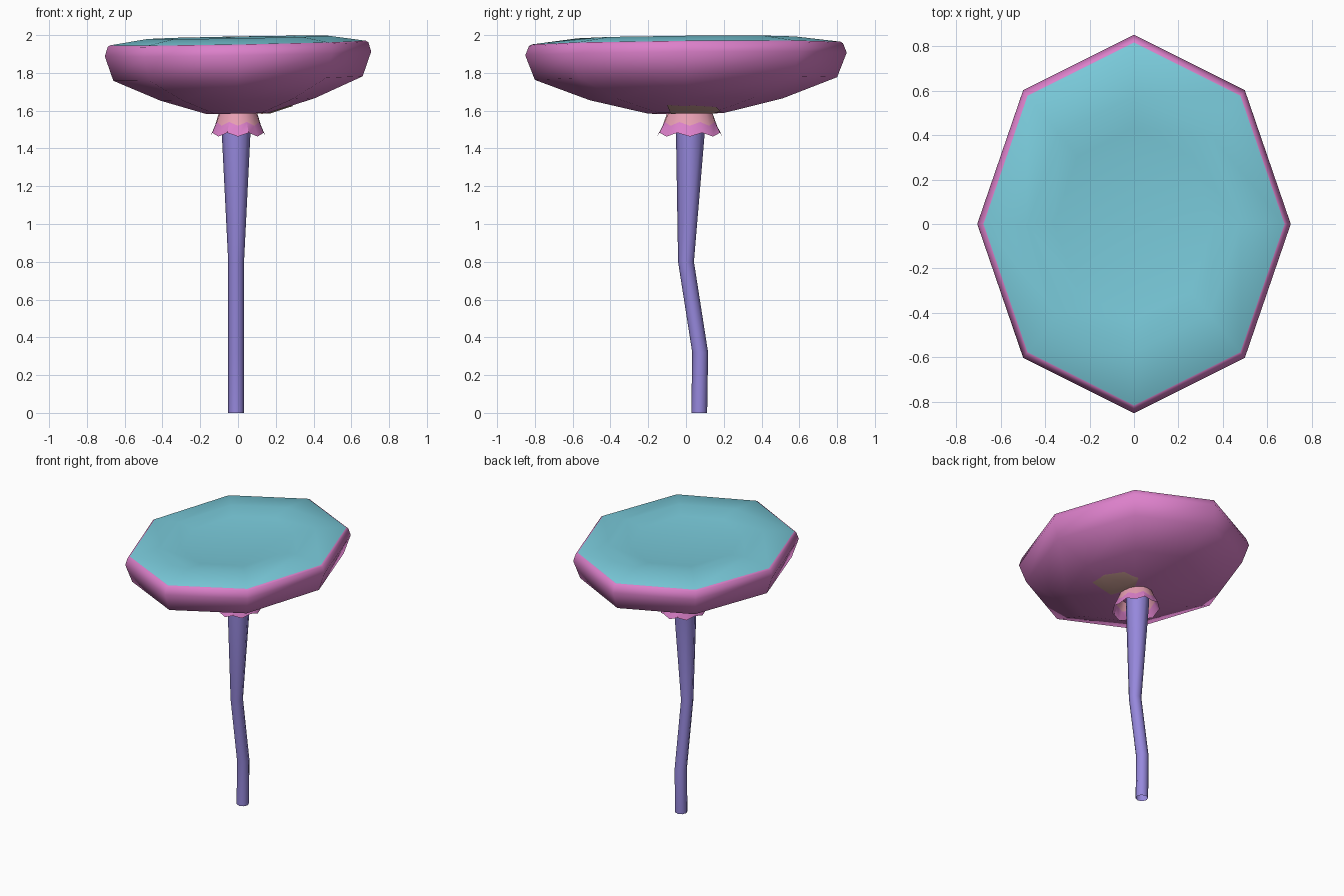
import bpy, bmesh, math
from mathutils import Vector

if "Cube" in bpy.data.objects:
    bpy.data.objects.remove(bpy.data.objects["Cube"])

def material(name, rgb):
    m = bpy.data.materials.new(name)
    lin = [((c / 255 + 0.055) / 1.055) ** 2.4 for c in rgb]
    m.diffuse_color = (*lin, 1)
    m.use_nodes = True
    m.node_tree.nodes["Principled BSDF"].inputs["Base Color"].default_value = m.diffuse_color
    return m

CYAN = material("cyan top", (122, 203, 219))
PINK = material("pink cap", (220, 128, 202))
PEACH = material("peach skirt", (236, 162, 182))
SAND = material("sand patch", (212, 165, 155))
VIOLET = material("violet stem", (150, 136, 220))

def loft(bm, rings, bottom=True, top=True):
    """Join rings of points with quads."""
    vs = [[bm.verts.new(p) for p in r] for r in rings]
    n = len(vs[0])
    for a, b in zip(vs, vs[1:]):
        for i in range(n):
            j = (i + 1) % n
            bm.faces.new((a[i], a[j], b[j], b[i]))
    if bottom:
        bm.faces.new(vs[0][::-1])
    if top:
        bm.faces.new(vs[-1])

def finish(bm, name, mats, angle):
    me = bpy.data.meshes.new(name)
    bm.to_mesh(me)
    bm.free()
    ob = bpy.data.objects.new(name, me)
    bpy.context.collection.objects.link(ob)
    for m in mats:
        me.materials.append(m)
    bpy.ops.object.select_all(action='DESELECT')
    ob.select_set(True)
    bpy.context.view_layer.objects.active = ob
    bpy.ops.object.shade_smooth_by_angle(angle=math.radians(angle))
    return ob

def oval(cx, cy, rx, ry, z, n):
    return [Vector((cx + rx * math.cos(2 * math.pi * i / n),
                    cy + ry * math.sin(2 * math.pi * i / n), z)) for i in range(n)]

# Cap: eight-sided oval, slightly tilted, cyan top with a shallow dish
profile = [(0.17, 0.20, 1.586), (0.41, 0.51, 1.66), (0.66, 0.80, 1.77),
           (0.705, 0.851, 1.90), (0.69, 0.831, 1.95), (0.677, 0.816, 1.958),
           (0.48, 0.575, 1.988), (0.36, 0.43, 1.966)]
rings = []
for rx, ry, z in profile:
    ring = oval(0, 0, rx, ry, z, 8)
    for p in ring:
        p.z += 0.018 * p.x + 0.009 * p.y
    rings.append(ring)
bm = bmesh.new()
loft(bm, rings)
bm.normal_update()
for f in bm.faces:
    if f.calc_center_median().z > 1.945 and f.normal.z > 0.95:
        f.material_index = 1
finish(bm, "mushroom_cap", [PINK, CYAN], 62)

# Sand patch: thin plate cut from the underside shape
outline = [(0.28, -0.10), (0.29, 0.03), (0.22, 0.16), (0.12, 0.19), (0.07, 0.08), (0.13, -0.08)]
bm = bmesh.new()
loft(bm, rings[:2], top=False)
for (ax, ay), (bx, by) in zip(outline, outline[1:] + outline[:1]):
    bmesh.ops.bisect_plane(bm, geom=bm.verts[:] + bm.edges[:] + bm.faces[:],
                           plane_co=(ax, ay, 0), plane_no=(by - ay, ax - bx, 0),
                           clear_outer=True)
bmesh.ops.translate(bm, verts=bm.verts[:], vec=(0, 0, -0.004))
finish(bm, "underside_patch", [SAND], 60)

# Skirt: thin flared collar with a scalloped hem
def scallop(r, z, dz, n=16):
    ring = oval(0, 0.02, r, r * 1.18, z, n)
    for i, p in enumerate(ring):
        p.z += dz if i % 2 else 0
    return ring

bm = bmesh.new()
loft(bm, [scallop(0.147, 1.463, 0.02), scallop(0.122, 1.52, 0.02),
          scallop(0.098, 1.60, 0)], bottom=False, top=False)
for f in bm.faces:
    if f.calc_center_median().z > 1.535:
        f.material_index = 1
finish(bm, "stem_skirt", [PINK, PEACH], 40)

# Stem: bent tapering tube, open at the foot
path = [(0.07, 0.042, 0.0), (0.075, 0.042, 0.32), (0.0, 0.042, 0.80), (0.023, 0.076, 1.48),
        (0.026, 0.08, 1.60)]
bm = bmesh.new()
loft(bm, [oval(-0.01, y, r, r, z, 8) for y, r, z in path], bottom=False, top=False)
finish(bm, "stem", [VIOLET], 50)
